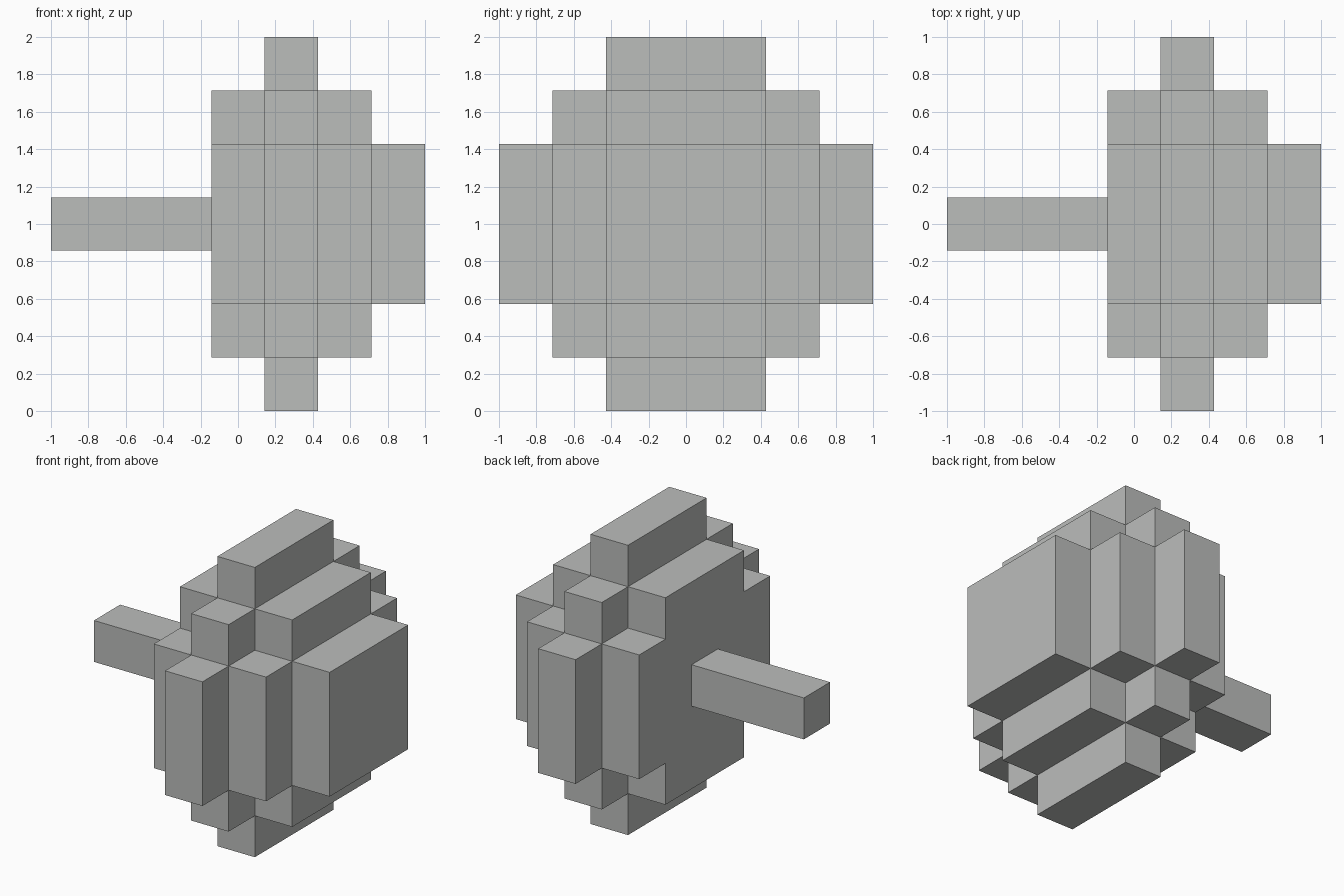
import bpy
import bmesh

cube = bpy.data.objects.get("Cube")
if cube:
    bpy.data.objects.remove(cube, do_unlink=True)

U = 2 / 7  # edge of one grid cell

grey = bpy.data.materials.new("plain grey")
grey.use_nodes = True
colour = (0.5, 0.51, 0.5, 1)
grey.diffuse_color = colour
grey.node_tree.nodes["Principled BSDF"].inputs["Base Color"].default_value = colour


def stepped_prism(name, x0, x1, corners):
    """Extrude a stepped outline along x; corners are its quarter outline in half cells."""
    right = corners + [(y, -z) for y, z in reversed(corners)]
    outline = right + [(-y, -z) for y, z in right]
    bm = bmesh.new()
    base = bm.faces.new([bm.verts.new((x0 * U, y * U / 2, 1 + z * U / 2))
                         for y, z in outline])
    side = bmesh.ops.extrude_face_region(bm, geom=[base], use_keep_orig=True)["geom"]
    verts = [v for v in side if isinstance(v, bmesh.types.BMVert)]
    bmesh.ops.translate(bm, verts=verts, vec=((x1 - x0) * U, 0, 0))
    bmesh.ops.recalc_face_normals(bm, faces=bm.faces)
    mesh = bpy.data.meshes.new(name)
    bm.to_mesh(mesh)
    bm.free()
    mesh.materials.append(grey)
    obj = bpy.data.objects.new(name, mesh)
    bpy.context.collection.objects.link(obj)
    return obj


# Widest slice of the blocky head
stepped_prism("wide_slice", 0.5, 1.5, [(3, 7), (3, 5), (5, 5), (5, 3), (7, 3)])
# Smaller stepped slice showing on both sides of the widest one
stepped_prism("middle_slice", -0.5, 2.5, [(3, 5), (3, 3), (5, 3)])
# Square block at the end of the head
stepped_prism("end_block", 1, 3.5, [(3, 3)])
# Long square handle set into the flat side
stepped_prism("handle", -3.5, 0, [(1, 1)])
